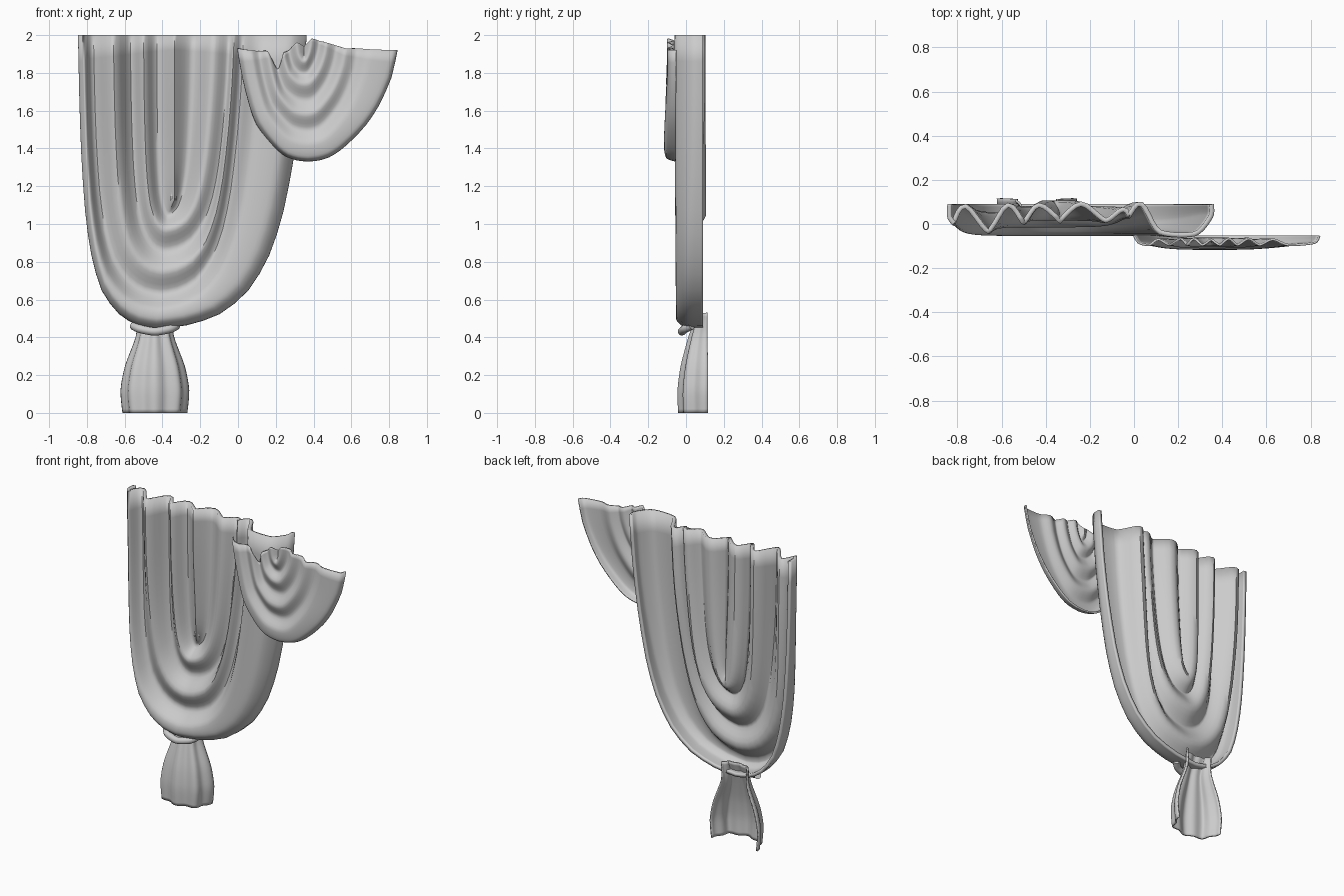
import bpy, bmesh, math

if "Cube" in bpy.data.objects:
    bpy.data.objects.remove(bpy.data.objects["Cube"])


def spline(rows, n, k=0.4):
    """Cardinal interpolation of rows of numbers, n steps per span."""
    out = []
    for i in range(len(rows) - 1):
        a, b = rows[max(i - 1, 0)], rows[i]
        c, d = rows[i + 1], rows[min(i + 2, len(rows) - 1)]
        for j in range(n):
            t = j / n
            h1, h2 = 2*t**3 - 3*t**2 + 1, t**3 - 2*t**2 + t
            h3, h4 = -2*t**3 + 3*t**2, t**3 - t**2
            out.append([h1*q + h2*k*(r - p) + h3*r + h4*k*(s - q)
                        for p, q, r, s in zip(a, b, c, d)])
    return out + [list(rows[-1])]


def smooth(ob):
    bpy.ops.object.select_all(action='DESELECT')
    ob.select_set(True)
    bpy.context.view_layer.objects.active = ob
    bpy.ops.object.shade_smooth_by_angle(angle=math.radians(50))


def sheet(name, grid, thickness):
    """Cloth surface through a grid of points, thickened towards the back."""
    bm = bmesh.new()
    vs = [[bm.verts.new(p) for p in row] for row in grid]
    for r0, r1 in zip(vs, vs[1:]):
        for a, b, c, d in zip(r0, r0[1:], r1[1:], r1):
            bm.faces.new((a, b, c, d))
    bmesh.ops.remove_doubles(bm, verts=bm.verts, dist=0.0005)
    bmesh.ops.recalc_face_normals(bm, faces=bm.faces)
    if sum(f.normal.y * f.calc_area() for f in bm.faces) > 0:
        bmesh.ops.reverse_faces(bm, faces=bm.faces)
    me = bpy.data.meshes.new(name)
    bm.to_mesh(me)
    bm.free()
    ob = bpy.data.objects.new(name, me)
    bpy.context.collection.objects.link(ob)
    mod = ob.modifiers.new("thickness", 'SOLIDIFY')
    mod.thickness = thickness
    mod.offset = -1
    smooth(ob)
    return ob


def swag(name, rings, profile, thickness):
    """Nested U-shaped folds. Ring: left top xyz, right top xyz, bottom xyz."""
    prof = spline(profile, 2)
    grid = []
    for xl, yl, zl, xr, yr, zr, xb, yb, zb in spline(rings, 5):
        def point(h, w, x, y, z):
            g = min(max(h / 0.8, 0), 1)
            g = g * g * (3 - 2 * g)
            return (xb + (x - xb) * w, yb + (y - yb) * g, zb + (z - zb) * h)
        left = [point(h, wl, xl, yl, zl) for h, wl, wr in prof]
        right = [point(h, wr, xr, yr, zr) for h, wl, wr in prof]
        grid.append(left + right[-2::-1])
    return sheet(name, grid, thickness)


# Main curtain: left x, y / right x, y / bottom x, y, z for each fold
main = [
    (-.335, .00, -.335, .00, -.335, .03, 1.13),
    (-.43, .075, -.24, .08, -.37, .085, 1.05),
    (-.50, -.005, -.13, .005, -.38, .015, .97),
    (-.57, .075, -.05, .055, -.39, .06, .86),
    (-.66, -.045, -.02, .025, -.40, -.015, .75),
    (-.765, .07, .03, .08, -.41, .03, .635),
    (-.812, -.005, .11, -.045, -.42, -.045, .55),
    (-.828, .00, .28, -.055, -.43, -.05, .49),
    (-.846, .03, .358, .03, -.43, .00, .45),
    (-.846, .09, .362, .09, -.43, .09, .445),
]
rings = [(a, b, 2, c, d, 2, e, f, g) for a, b, c, d, e, f, g in main]
# profile rows: height fraction, left width, right width
swag("main_curtain", rings, [
    (1, 1, 1), (.8, .985, .97), (.6, .96, .92), (.4, .91, .845),
    (.25, .83, .75), (.13, .70, .61), (.05, .48, .42), (.012, .24, .20),
    (0, 0, 0)], .022)

# Small overlapping swag at the upper right
swag("small_swag", [
    (.35, -.075, 1.94, .35, -.075, 1.94, .35, -.075, 1.90),
    (.31, -.10, 1.96, .39, -.10, 1.98, .35, -.10, 1.86),
    (.27, -.072, 1.92, .43, -.072, 1.97, .35, -.072, 1.80),
    (.24, -.10, 1.90, .47, -.10, 1.96, .355, -.105, 1.74),
    (.21, -.072, 1.82, .52, -.072, 1.945, .36, -.075, 1.66),
    (.16, -.10, 1.91, .57, -.10, 1.93, .36, -.11, 1.58),
    (.11, -.075, 1.915, .63, -.075, 1.93, .365, -.08, 1.50),
    (.07, -.10, 1.92, .70, -.10, 1.925, .37, -.116, 1.425),
    (.02, -.09, 1.925, .82, -.09, 1.92, .37, -.105, 1.35),
    (-.005, -.055, 1.93, .845, -.055, 1.92, .37, -.055, 1.33)], [
    (1, 1, 1), (.75, .93, .93), (.5, .83, .79), (.33, .73, .65),
    (.2, .58, .5), (.1, .43, .36), (.04, .3, .24), (.01, .15, .12),
    (0, 0, 0)], .01)

# Gathered tail below the tie: pleated half tube, open at the back
grid = []
for z, w, front, back in spline([
        (0, .172, -.042, .116), (.12, .182, -.045, .116), (.25, .158, -.028, .116),
        (.41, .10, .015, .113), (.53, .10, .06, .113)], 4):
    row = []
    for i in range(61):
        a = math.pi * i / 60
        r = 1 - .12 * (.5 - .5 * math.cos(8 * a))
        row.append((-.44 - w * math.cos(a) * r,
                    back - (back - front) * math.sin(a) ** .7 * r, z))
    grid.append(row)
sheet("gathered_tail", grid, .01)

# Tie band round the neck of the tail
cu = bpy.data.curves.new("tie_band", 'CURVE')
cu.dimensions = '3D'
cu.bevel_depth = .022
cu.bevel_resolution = 3
cu.use_fill_caps = True
path = spline([(-.555, .03, .462), (-.52, -.005, .445), (-.44, -.022, .431),
               (-.36, -.005, .445), (-.325, .03, .462)], 5)
sp = cu.splines.new('POLY')
sp.points.add(len(path) - 1)
for p, co in zip(sp.points, path):
    p.co = (*co, 1)
band = bpy.data.objects.new("tie_band", cu)
bpy.context.collection.objects.link(band)
bpy.ops.object.select_all(action='DESELECT')
band.select_set(True)
bpy.context.view_layer.objects.active = band
bpy.ops.object.convert(target='MESH')
smooth(bpy.context.view_layer.objects.active)
